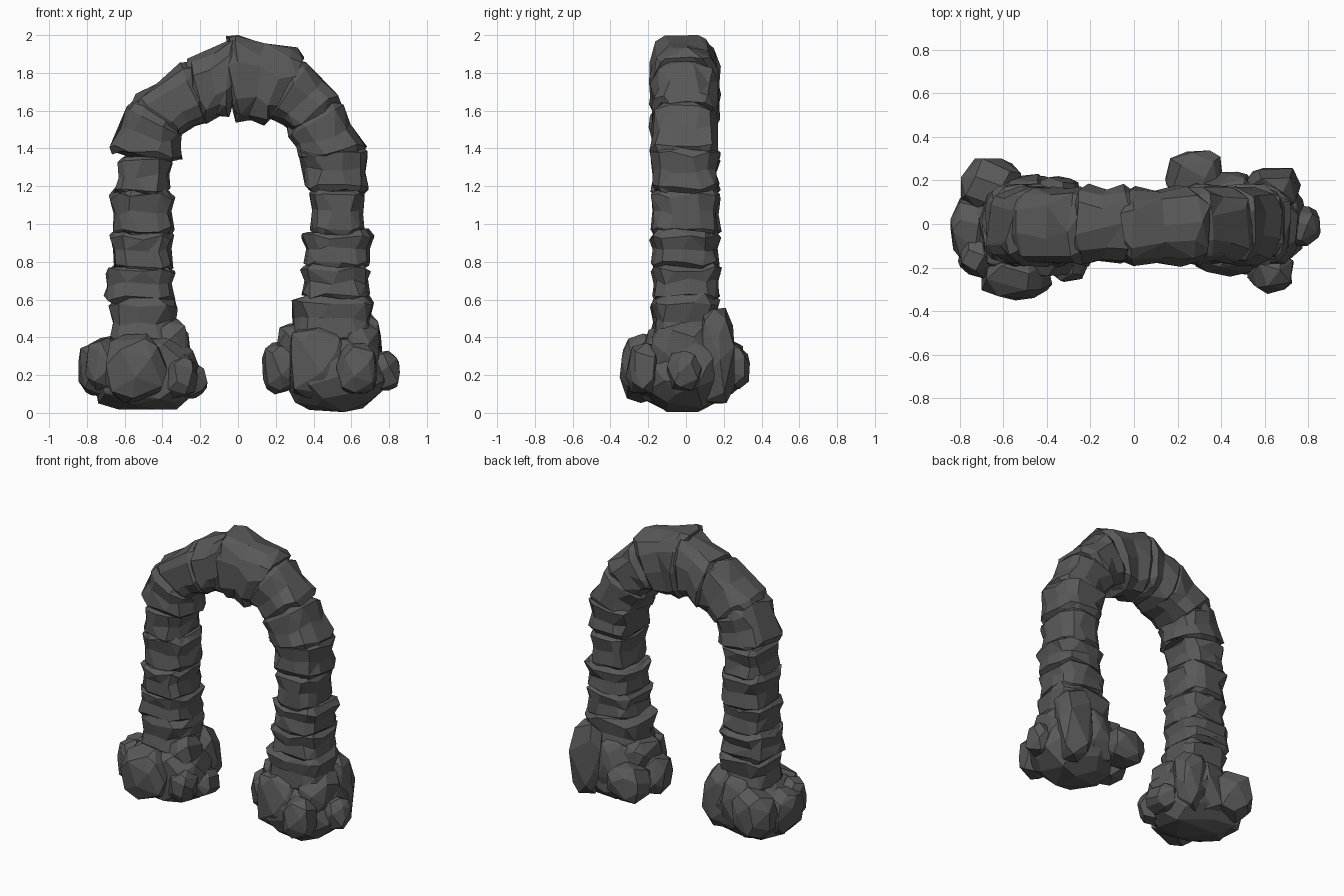
import bpy, bmesh, math, random
from mathutils import Vector

if "Cube" in bpy.data.objects:
    bpy.data.objects.remove(bpy.data.objects["Cube"])

random.seed(7)
rock = bpy.data.materials.new("dark_rock")
rock.diffuse_color = (0.1, 0.1, 0.1, 1)
rock.use_nodes = True
rock.node_tree.nodes["Principled BSDF"].inputs["Base Color"].default_value = rock.diffuse_color


def finish(bm, name):
    for v in bm.verts:
        v.co.z = min(max(v.co.z, 0.005), 2.0)
    bmesh.ops.recalc_face_normals(bm, faces=bm.faces)
    me = bpy.data.meshes.new(name)
    bm.to_mesh(me)
    bm.free()
    me.materials.append(rock)
    ob = bpy.data.objects.new(name, me)
    bpy.context.collection.objects.link(ob)
    return ob


def spow(v, p):
    return math.copysign(abs(v) ** p, v)


# Rough block whose front outline is the quad a (outer low), b (inner low),
# c (inner high), d (outer high); flared rims and a narrower waist
def block(name, a, b, c, d, depth=0.185, box=.64):
    a, b, c, d = (Vector((p[0], 0, p[1])) for p in (a, b, c, d))
    bm = bmesh.new()
    n, rings = 12, []
    phase = random.uniform(0, 0.5)
    yoff = random.uniform(-0.012, 0.004)
    up = (c + d - a - b).normalized()
    for t, s in ((0, .86), (.12, 1.0), (.5, .92), (.86, 1.01), (1, .86)):
        out, inn = a.lerp(d, t), b.lerp(c, t)
        mid, half = (out + inn) / 2, (out - inn) / 2
        ring = []
        for i in range(n):
            ang = 2 * math.pi * (i + random.uniform(-.3, .3)) / n + phase
            k = s * random.uniform(.95, 1.03)
            p = mid + half * spow(math.cos(ang), box) * k
            p.y = depth * spow(math.sin(ang), box) * k + yoff
            ring.append(bm.verts.new(p + up * random.uniform(-.018, .018)))
        rings.append(ring)
    for lo, hi in zip(rings, rings[1:]):
        for i in range(n):
            bm.faces.new((lo[i], lo[(i + 1) % n], hi[(i + 1) % n], hi[i]))
    bm.faces.new(rings[0][::-1])
    bm.faces.new(rings[-1])
    bmesh.ops.triangulate(bm, faces=bm.faces)
    # merge nearly flat facets into larger chipped planes
    bmesh.ops.dissolve_limit(bm, angle_limit=math.radians(14),
                             verts=bm.verts, edges=bm.edges)
    return finish(bm, name)


# Faceted boulder: hull of points scattered over an ellipsoid
def boulder(name, centre, radius, count=26):
    bm = bmesh.new()
    for i in range(count):
        z = 1 - 2 * (i + .5) / count
        ang = i * 2.39996 + random.uniform(-.35, .35)
        r = math.sqrt(1 - z * z)
        k = random.uniform(.93, 1.06)
        u = (r * math.cos(ang), r * math.sin(ang), z)
        bm.verts.new([centre[j] + radius[j] * k * spow(u[j], .8) for j in range(3)])
    res = bmesh.ops.convex_hull(bm, input=bm.verts)
    bmesh.ops.delete(bm, geom=[g for g in res["geom_interior"]
                               if isinstance(g, bmesh.types.BMVert)], context='VERTS')
    bmesh.ops.dissolve_limit(bm, angle_limit=math.radians(12),
                             verts=bm.verts, edges=bm.edges)
    return finish(bm, name)


# Pillar stones: outer x, inner x at bottom; outer x, inner x at top; z low, z high
left = [(-.68, -.32, -.69, -.31, .36, .60), (-.71, -.33, -.70, -.33, .58, .78),
        (-.66, -.34, -.69, -.34, .76, .96), (-.66, -.34, -.69, -.33, .94, 1.18),
        (-.66, -.36, -.65, -.34, 1.15, 1.36)]
right = [(.71, .29, .73, .28, .36, .62), (.70, .34, .70, .32, .60, .79),
         (.69, .35, .73, .33, .77, .96), (.67, .38, .68, .37, .94, 1.19),
         (.69, .35, .69, .31, 1.17, 1.40)]
for side, stones in (("left", left), ("right", right)):
    for i, (o0, i0, o1, i1, z0, z1) in enumerate(stones):
        block(f"{side}_pillar_stone_{i + 1}", (o0, z0), (i0, z0), (i1, z1), (o1, z1))

# Wedge stones of the arch
wedges = [
    ((-.70, 1.38), (-.29, 1.33), (-.29, 1.50), (-.57, 1.66)),
    ((-.58, 1.66), (-.31, 1.46), (-.15, 1.54), (-.26, 1.88)),
    ((-.29, 1.87), (-.18, 1.52), (-.03, 1.57), (.00, 2.00)),
    ((-.05, 2.03), (-.02, 1.54), (.15, 1.52), (.36, 1.92)),
    ((.34, 1.89), (.14, 1.56), (.31, 1.47), (.56, 1.67)),
    ((.55, 1.66), (.24, 1.49), (.34, 1.32), (.70, 1.38)),
]
for i, q in enumerate(wedges):
    block(f"arch_stone_{i + 1}", *q, box=.7)

# Boulders heaped round each foot
feet = {
    "left": [((-.50, -.02, .22), (.29, .25, .22)), ((-.75, -.02, .23), (.10, .15, .15)),
             ((-.66, .18, .25), (.15, .13, .17)), ((-.54, -.24, .24), (.17, .11, .19)),
             ((-.31, -.17, .20), (.10, .10, .12)), ((-.26, -.02, .17), (.10, .12, .10)),
             ((-.37, .12, .28), (.13, .11, .22)), ((-.36, -.08, .38), (.11, .12, .12)),
             ((-.72, -.15, .26), (.09, .10, .14)), ((-.50, .12, .26), (.15, .11, .20))],
    "right": [((.52, .00, .22), (.27, .23, .22)), ((.28, .22, .24), (.14, .13, .13)),
              ((.23, .02, .24), (.11, .12, .14)), ((.63, -.22, .23), (.11, .10, .14)),
              ((.76, -.01, .22), (.10, .10, .11)), ((.64, .16, .30), (.13, .11, .27)),
              ((.42, -.13, .27), (.17, .11, .21)), ((.32, .05, .37), (.13, .15, .11)),
              ((.64, -.02, .33), (.12, .17, .16)), ((.44, .15, .28), (.14, .09, .20))],
}
for side, rocks in feet.items():
    for i, (c, r) in enumerate(rocks):
        boulder(f"{side}_foot_boulder_{i + 1}", c, r, 46 if i == 0 else 26)
